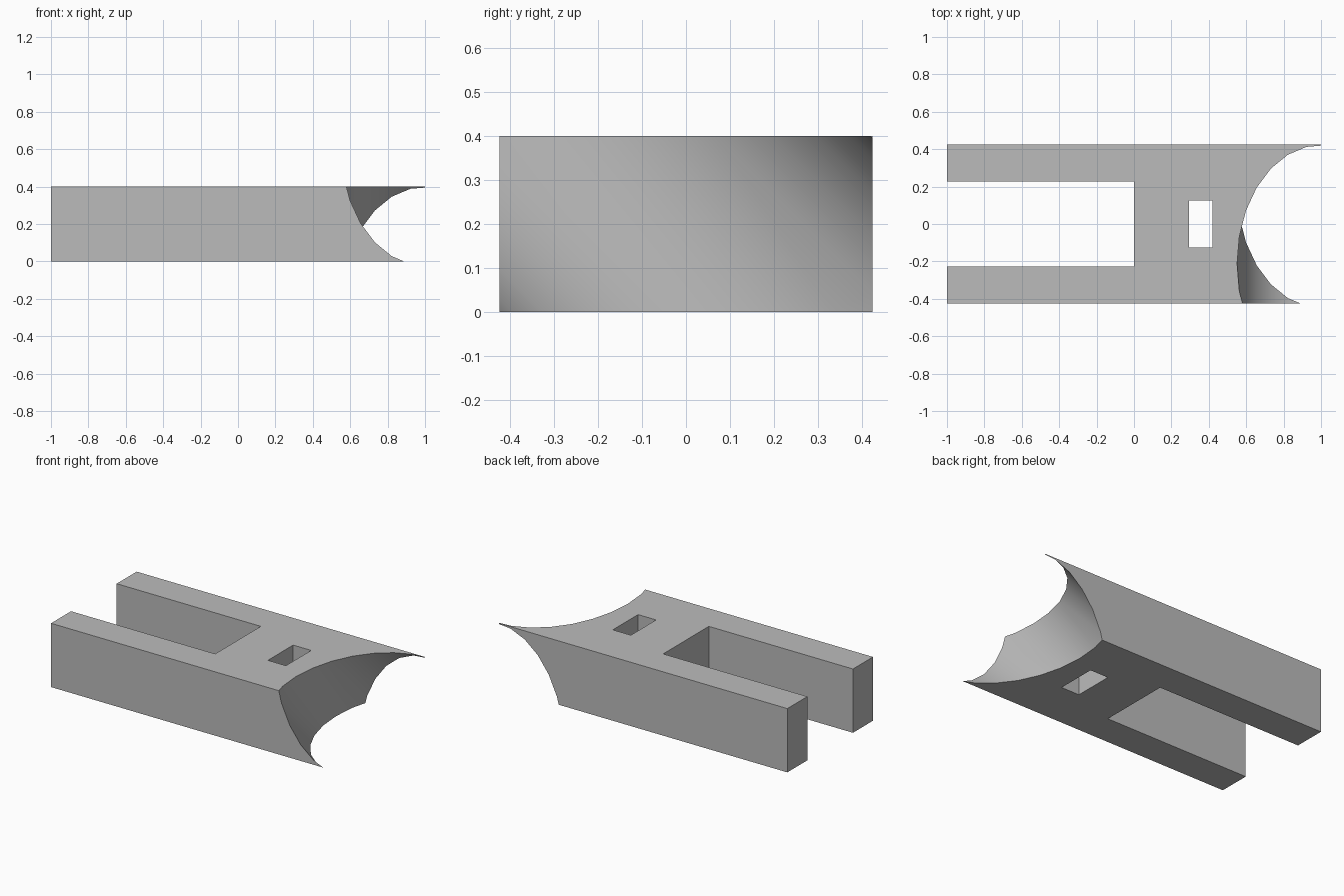
import bpy
import bmesh
import math
from mathutils import Vector

cube = bpy.data.objects.get("Cube")
if cube:
    bpy.data.objects.remove(cube, do_unlink=True)

grey = bpy.data.materials.new("plain grey")
grey.use_nodes = True
grey.diffuse_color = (0.5, 0.5, 0.5, 1)
grey.node_tree.nodes["Principled BSDF"].inputs["Base Color"].default_value = (0.5, 0.5, 0.5, 1)


def prism(name, outline, sweep):
    """Solid made by sweeping a closed outline along a vector."""
    bm = bmesh.new()
    face = bm.faces.new([bm.verts.new(p) for p in outline])
    swept = bmesh.ops.extrude_face_region(bm, geom=[face], use_keep_orig=True)
    moved = [v for v in swept["geom"] if isinstance(v, bmesh.types.BMVert)]
    bmesh.ops.translate(bm, verts=moved, vec=sweep)
    bmesh.ops.recalc_face_normals(bm, faces=bm.faces)
    mesh = bpy.data.meshes.new(name)
    bm.to_mesh(mesh)
    bm.free()
    mesh.materials.append(grey)
    obj = bpy.data.objects.new(name, mesh)
    bpy.context.collection.objects.link(obj)
    return obj


def cut(target, cutter):
    """Subtract the cutter for good and remove it."""
    cutter.hide_render = True
    bpy.context.view_layer.objects.active = target
    mod = target.modifiers.new("cut", "BOOLEAN")
    mod.operation = "DIFFERENCE"
    mod.solver = "EXACT"
    mod.object = cutter
    bpy.ops.object.modifier_apply(modifier=mod.name)
    bpy.data.objects.remove(cutter, do_unlink=True)


HEIGHT, HALF, SLOT = 0.4, 0.424, 0.226

# Forked block: two arms joined by a solid end
half_outline = [(1, HALF), (-1, HALF), (-1, SLOT), (0, SLOT)]
outline = half_outline + [(x, -y) for x, y in reversed(half_outline)]
block = prism("forked_block", [(x, y, 0) for x, y in outline], Vector((0, 0, HEIGHT)))

# Rectangular through hole
hole = [(0.295, -0.125, -0.1), (0.42, -0.125, -0.1), (0.42, 0.125, -0.1), (0.295, 0.125, -0.1)]
cut(block, prism("hole_cutter", hole, Vector((0, 0, 0.6))))

# Slanted round saddle in the end
RADIUS, SIDES = 0.449, 27
axis = Vector((0, 1, -1)).normalized()
across = Vector((0, 1, 1)).normalized()
centre = Vector((1, 0, 0.187)) - axis * 1.5
ring = []
for i in range(SIDES):
    a = math.tau * i / SIDES
    ring.append(centre + RADIUS * (across * math.sin(a) - Vector((math.cos(a), 0, 0))))
cut(block, prism("saddle_cutter", ring, axis * 3))

# Smooth saddle, sharp corners
bpy.ops.object.select_all(action="DESELECT")
block.select_set(True)
bpy.context.view_layer.objects.active = block
bpy.ops.object.shade_smooth_by_angle(angle=math.radians(30))
